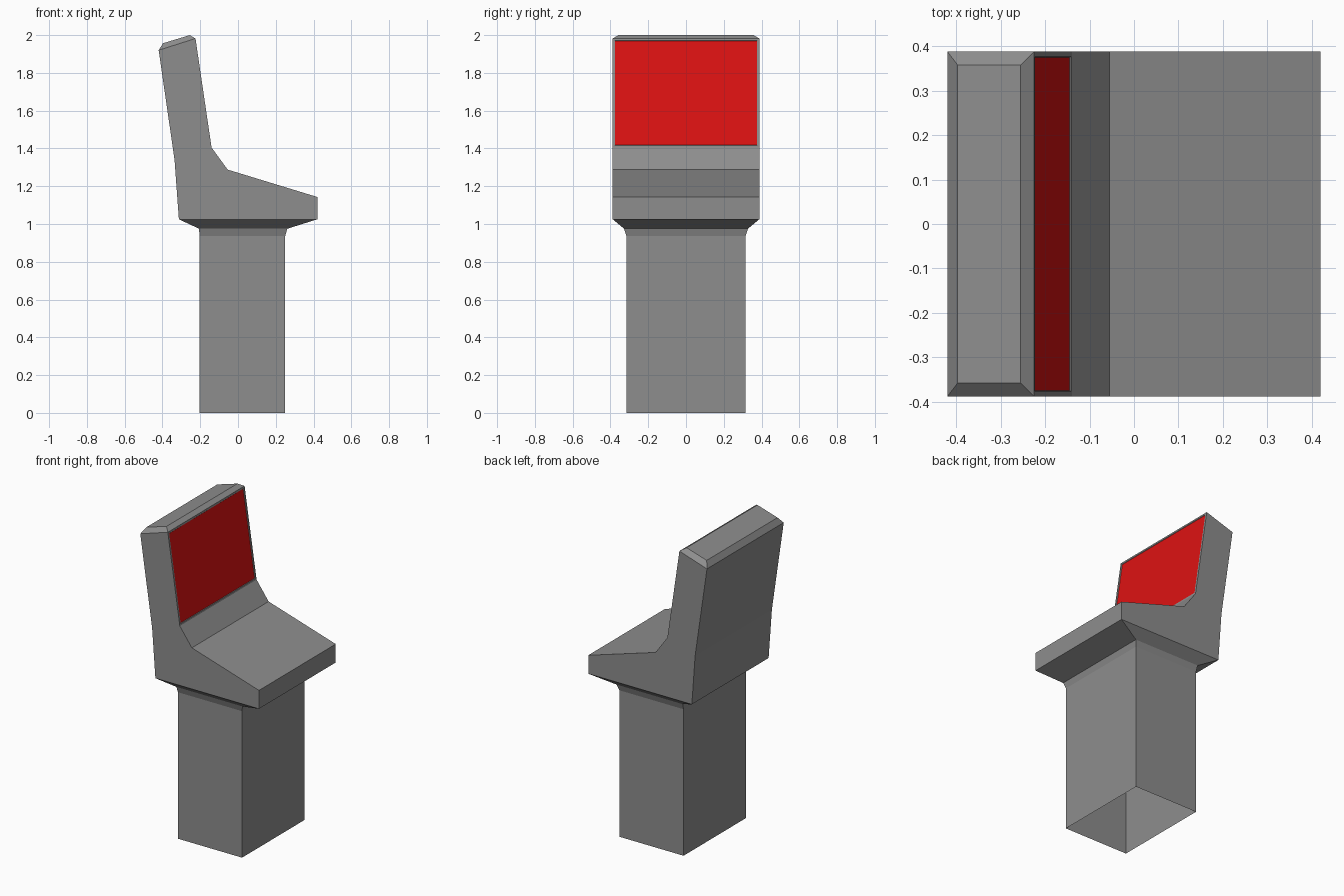
import bpy
import bmesh

cube = bpy.data.objects.get("Cube")
if cube:
    bpy.data.objects.remove(cube, do_unlink=True)


def make_material(name, colour):
    mat = bpy.data.materials.new(name)
    mat.use_nodes = True
    mat.diffuse_color = colour
    mat.node_tree.nodes["Principled BSDF"].inputs["Base Color"].default_value = colour
    return mat


GREY = make_material("grey_casing", (0.27, 0.27, 0.27, 1))
RED = make_material("red_screen", (0.72, 0.006, 0.006, 1))


def finish(name, bm, materials):
    bmesh.ops.recalc_face_normals(bm, faces=bm.faces)
    mesh = bpy.data.meshes.new(name)
    bm.to_mesh(mesh)
    bm.free()
    for mat in materials:
        mesh.materials.append(mat)
    obj = bpy.data.objects.new(name, mesh)
    bpy.context.collection.objects.link(obj)
    return obj


def bridge(bm, lower, upper):
    """Join two equal closed rings of vertices with quads."""
    n = len(lower)
    return [bm.faces.new((lower[i], lower[(i + 1) % n], upper[(i + 1) % n], upper[i]))
            for i in range(n)]


# Console body: side profile swept across the width, with a chamfered top
WIDTH = 0.388
profile = [(-0.225, 1.982), (-0.14, 1.405), (-0.055, 1.288), (0.42, 1.143),
           (0.42, 1.025), (-0.313, 1.025), (-0.336, 1.34), (-0.42, 1.92)]
bm = bmesh.new()
right = [bm.verts.new((x, -WIDTH, z)) for x, z in profile]
left = [bm.verts.new((x, WIDTH, z)) for x, z in profile]
bm.faces.new(right)
bm.faces.new(left[::-1])
strips = bridge(bm, right, left)
screen, underside, top = strips[0], strips[4], strips[7]

ridge = [bm.verts.new(p) for p in ((-0.397, -0.358, 1.957), (-0.255, -0.358, 2.0),
                                   (-0.255, 0.358, 2.0), (-0.397, 0.358, 1.957))]
rim = [right[7], right[0], left[0], left[7]]
bmesh.ops.delete(bm, geom=[top, underside], context='FACES_ONLY')
bridge(bm, rim, ridge)
bm.faces.new(ridge)
bmesh.ops.recalc_face_normals(bm, faces=bm.faces)

# Screen: framed and slightly recessed in the backrest face
bmesh.ops.inset_individual(bm, faces=[screen], thickness=0.016)
bmesh.ops.inset_individual(bm, faces=[screen], thickness=0.003, depth=-0.003)
screen.material_index = 1
finish("console_body", bm, [GREY, RED])

# Pedestal: hollow open column flaring out to meet the body
bm = bmesh.new()
previous = None
for x0, x1, y, z in ((-0.204, 0.25, 0.316, 0), (-0.204, 0.25, 0.316, 0.937),
                     (-0.206, 0.261, 0.328, 0.975), (-0.313, 0.42, WIDTH, 1.025)):
    ring = [bm.verts.new(p) for p in ((x0, -y, z), (x1, -y, z), (x1, y, z), (x0, y, z))]
    if previous:
        bridge(bm, previous, ring)
    previous = ring
finish("pedestal", bm, [GREY])
